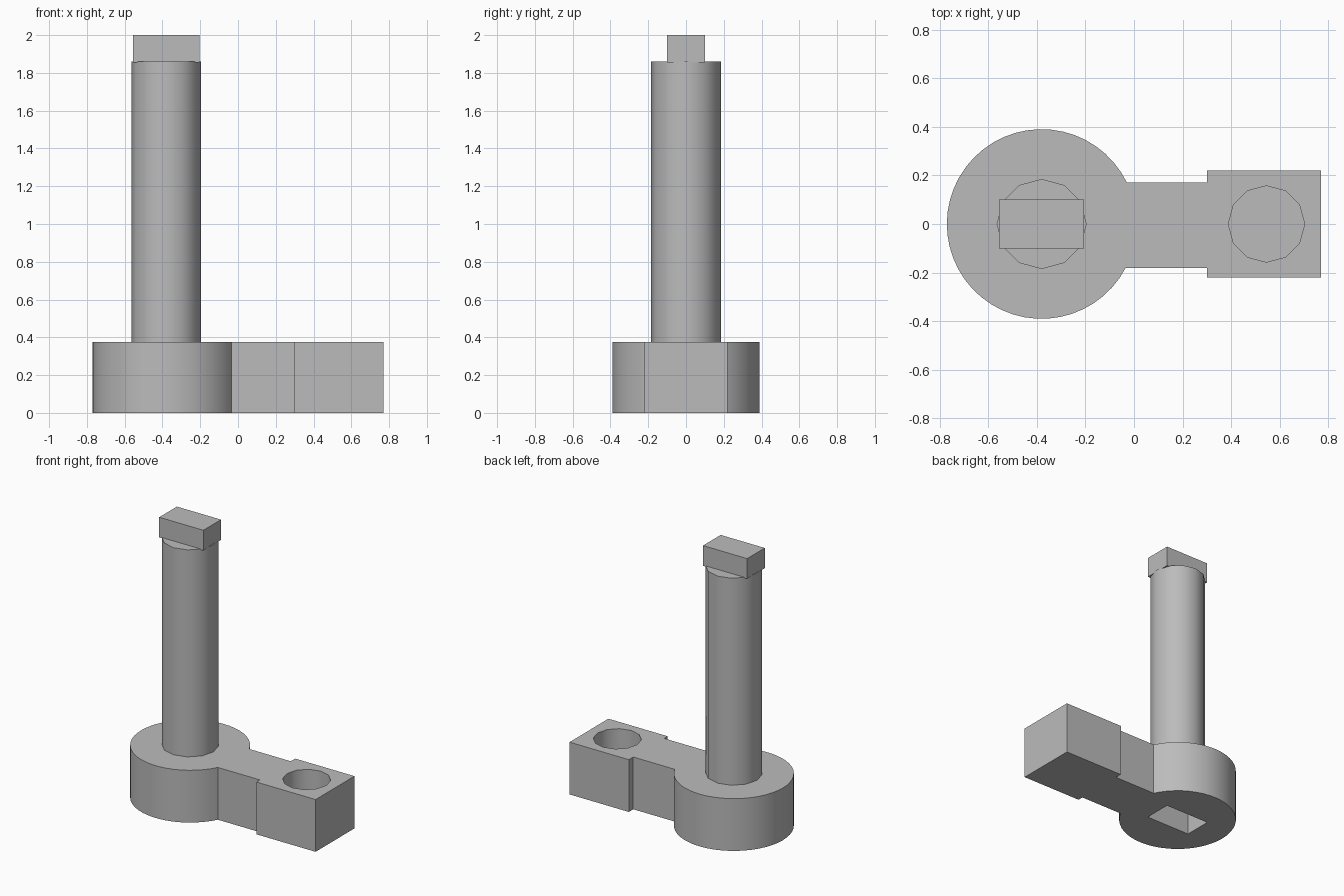
import bpy
import bmesh
from math import asin, cos, sin, pi, radians

cube = bpy.data.objects.get("Cube")
if cube:
    bpy.data.objects.remove(cube, do_unlink=True)

AXIS_X = -0.38      # centre of the round hub and shaft
HUB_R = 0.39
BASE_H = 0.375

steel = bpy.data.materials.new("plain_grey")
steel.use_nodes = True
GREY = (0.5, 0.5, 0.5, 1)
steel.diffuse_color = GREY
steel.node_tree.nodes["Principled BSDF"].inputs["Base Color"].default_value = GREY


def prism(name, outline, z0, z1):
    """Extrude a counter-clockwise outline from z0 to z1."""
    bm = bmesh.new()
    base = bm.faces.new([bm.verts.new((x, y, z0)) for x, y in outline])
    top = bmesh.ops.extrude_face_region(bm, geom=[base])["geom"]
    for v in top:
        if isinstance(v, bmesh.types.BMVert):
            v.co.z = z1
    bmesh.ops.recalc_face_normals(bm, faces=bm.faces)
    mesh = bpy.data.meshes.new(name)
    bm.to_mesh(mesh)
    bm.free()
    mesh.materials.append(steel)
    obj = bpy.data.objects.new(name, mesh)
    bpy.context.collection.objects.link(obj)
    return obj


def ring(cx, r, n):
    return [(cx + r * cos(2 * pi * i / n), r * sin(2 * pi * i / n)) for i in range(n)]


def rect(x0, x1, half):
    return [(x0, -half), (x1, -half), (x1, half), (x0, half)]


def select_only(obj):
    bpy.ops.object.select_all(action="DESELECT")
    obj.select_set(True)
    bpy.context.view_layer.objects.active = obj


def cut(target, cutter):
    cutter.hide_render = True
    mod = target.modifiers.new("cut", "BOOLEAN")
    mod.operation = "DIFFERENCE"
    mod.solver = "EXACT"
    mod.object = cutter
    select_only(target)
    bpy.ops.object.modifier_apply(modifier=mod.name)
    bpy.data.objects.remove(cutter, do_unlink=True)


# Base: round hub, narrow neck and square end block in one outline
neck_back, neck_front = 0.17, -0.18
a0 = asin(neck_back / HUB_R)
a1 = 2 * pi + asin(neck_front / HUB_R)
STEPS = 42
outline = [(AXIS_X + HUB_R * cos(a0 + (a1 - a0) * i / STEPS),
            HUB_R * sin(a0 + (a1 - a0) * i / STEPS)) for i in range(STEPS + 1)]
outline += [(0.3, neck_front)] + rect(0.3, 0.77, 0.22) + [(0.3, neck_back)]
base = prism("base_arm", outline, 0, BASE_H)

# Blind round hole in the end block and rectangular socket under the hub
cut(base, prism("hole_cutter", ring(0.545, 0.157, 12), 0.1, 0.5))
cut(base, prism("socket_cutter", rect(AXIS_X - 0.175, AXIS_X + 0.175, 0.1), -0.1, 0.25))

# Upright shaft and the rectangular key on its top
shaft = prism("shaft", ring(AXIS_X, 0.185, 12), BASE_H, 1.86)
key = prism("top_key", rect(AXIS_X - 0.175, AXIS_X + 0.175, 0.1), 1.855, 2)

for obj in (base, shaft):
    select_only(obj)
    bpy.ops.object.shade_smooth_by_angle(angle=radians(35))
